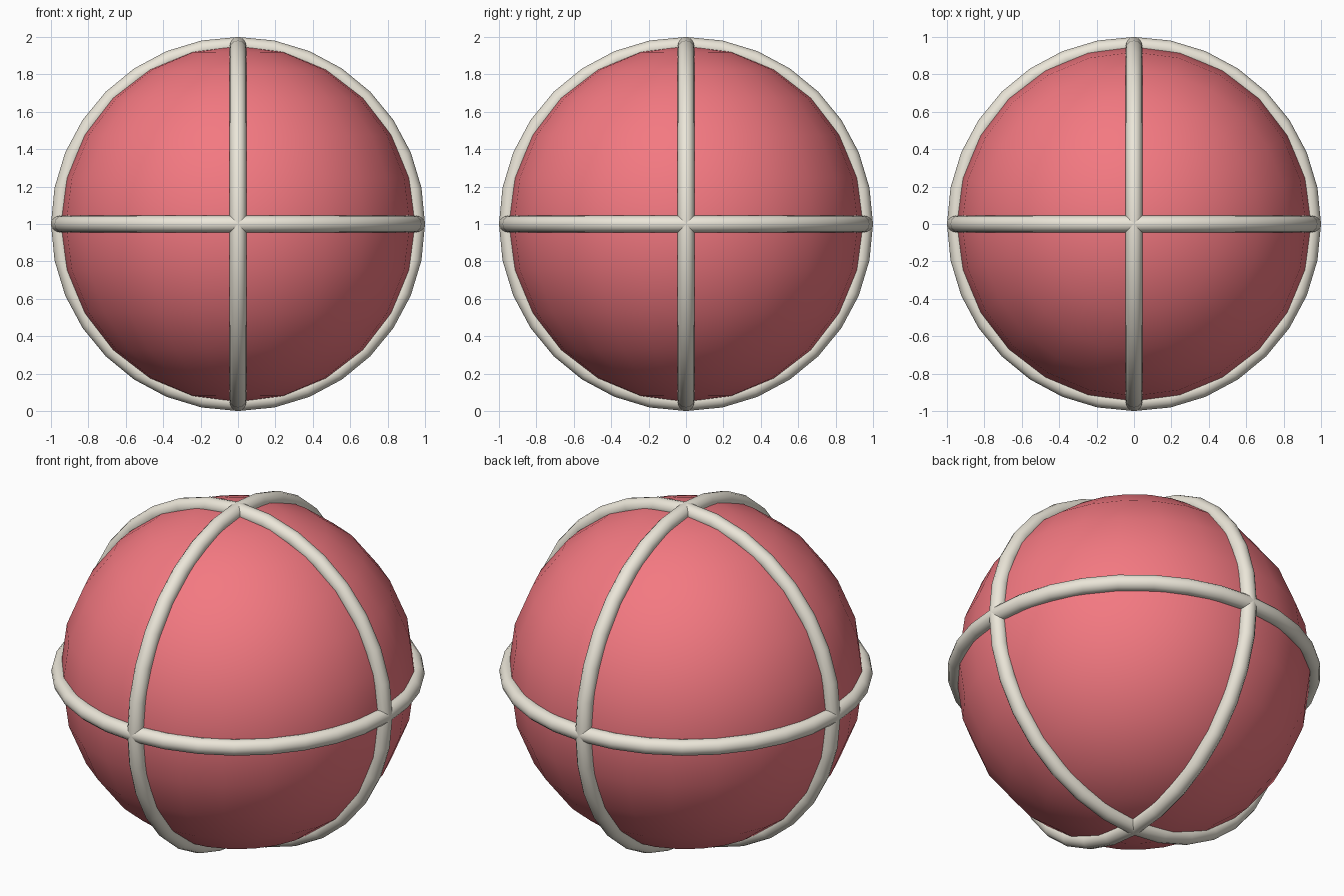
import bpy
from math import pi

if "Cube" in bpy.data.objects:
    bpy.data.objects.remove(bpy.data.objects["Cube"])

RING, TUBE, BALL = 0.955, 0.045, 0.952


def material(name, color):
    m = bpy.data.materials.new(name)
    m.diffuse_color = color
    m.use_nodes = True
    m.node_tree.nodes["Principled BSDF"].inputs["Base Color"].default_value = m.diffuse_color
    return m


def finish(name, mat):
    ob = bpy.context.object
    ob.name = name
    ob.data.materials.append(mat)
    bpy.ops.object.shade_smooth()
    return ob


red = material("red", (0.90, 0.19, 0.22, 1))
cream = material("cream", (0.83, 0.79, 0.69, 1))

# Ball body
bpy.ops.mesh.primitive_uv_sphere_add(segments=24, ring_count=12, radius=BALL,
                                     location=(0, 0, 1))
finish("ball", red)

# Three raised bands, one around each axis
for name, rot in (("band_level", (0, 0, 0)),
                  ("band_front", (pi / 2, 0, 0)),
                  ("band_side", (0, pi / 2, 0))):
    bpy.ops.mesh.primitive_torus_add(major_radius=RING, minor_radius=TUBE,
                                     major_segments=32, minor_segments=12,
                                     location=(0, 0, 1), rotation=rot)
    finish(name, cream)
